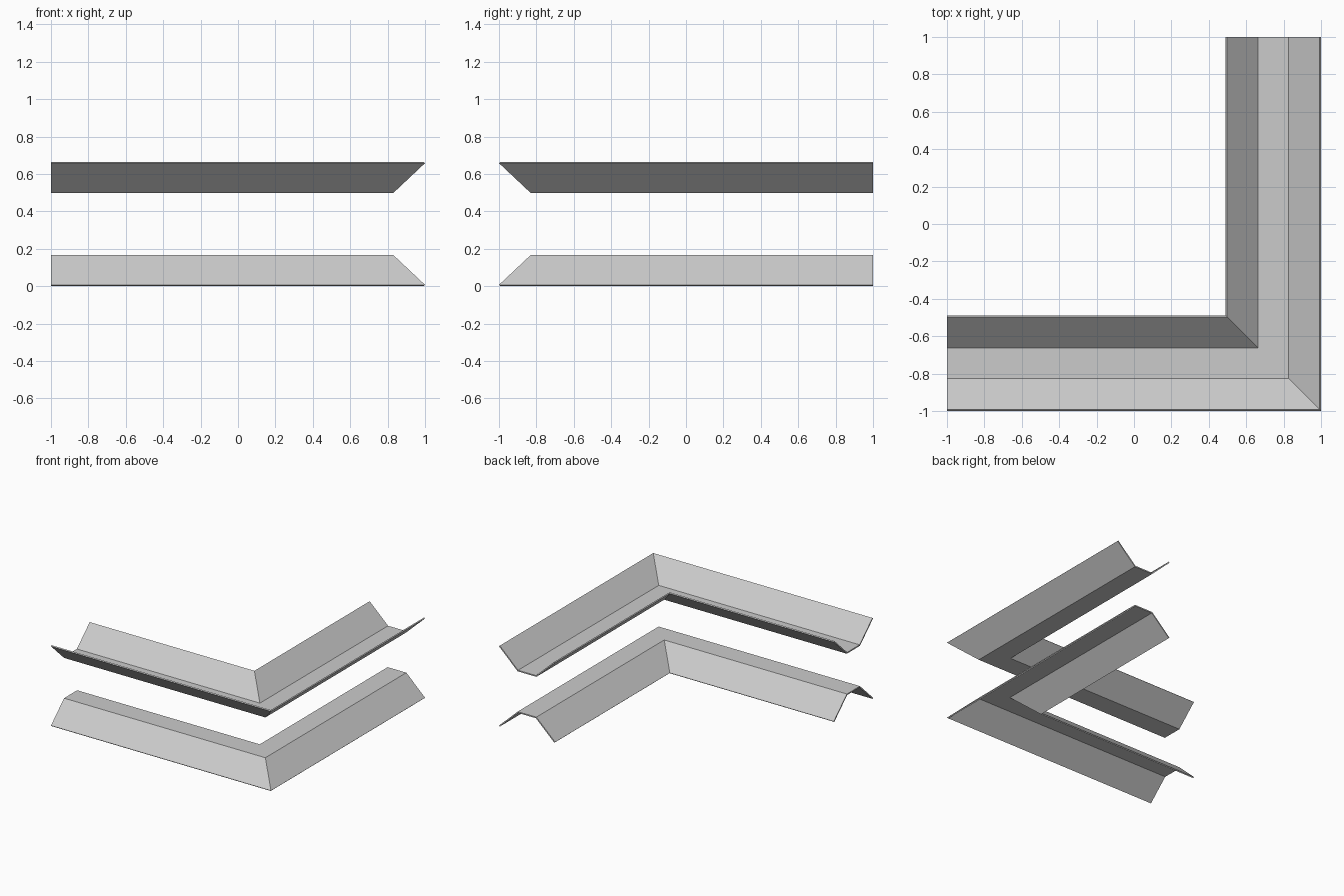
import bpy
import bmesh

cube = bpy.data.objects.get("Cube")
if cube:
    bpy.data.objects.remove(cube, do_unlink=True)

grey = bpy.data.materials.new("light grey")
grey.use_nodes = True
grey.diffuse_color = (0.6, 0.6, 0.6, 1)
grey.node_tree.nodes["Principled BSDF"].inputs["Base Color"].default_value = (0.6, 0.6, 0.6, 1)

# Channel section: (distance in from the outer side, height), thin wall
WIDTH, EDGE = 0.51, 0.007
outer_half = [(0, EDGE), (0.17, 0.167)]
inner_half = [(EDGE, 0), (0.174, 0.157)]


def mirrored(half):
    return half + [(WIDTH - d, z) for d, z in reversed(half)]


section = mirrored(outer_half) + mirrored(inner_half)[::-1]


def mitred_channel(name, place_z):
    """Sweep the section along an L with a mitred corner."""
    bm = bmesh.new()
    rings = [[], [], []]
    for d, z in section:
        path = [(-1, d - 1), (1 - d, d - 1), (1 - d, 1)]
        for ring, (x, y) in zip(rings, path):
            ring.append(bm.verts.new((x, y, place_z(z))))
    n = len(section)
    for a, b in zip(rings, rings[1:]):
        for i in range(n):
            j = (i + 1) % n
            bm.faces.new((a[i], a[j], b[j], b[i]))
    # End caps, one quad per wall of the section
    for ring in (rings[0], rings[-1]):
        for i in range(n // 2 - 1):
            bm.faces.new((ring[i], ring[i + 1], ring[n - 2 - i], ring[n - 1 - i]))
    bmesh.ops.recalc_face_normals(bm, faces=bm.faces)
    mesh = bpy.data.meshes.new(name)
    bm.to_mesh(mesh)
    bm.free()
    mesh.materials.append(grey)
    obj = bpy.data.objects.new(name, mesh)
    bpy.context.collection.objects.link(obj)


# Ridge channel below, upturned valley channel above
mitred_channel("lower_ridge_channel", lambda z: z)
mitred_channel("upper_valley_channel", lambda z: 0.665 - z)
